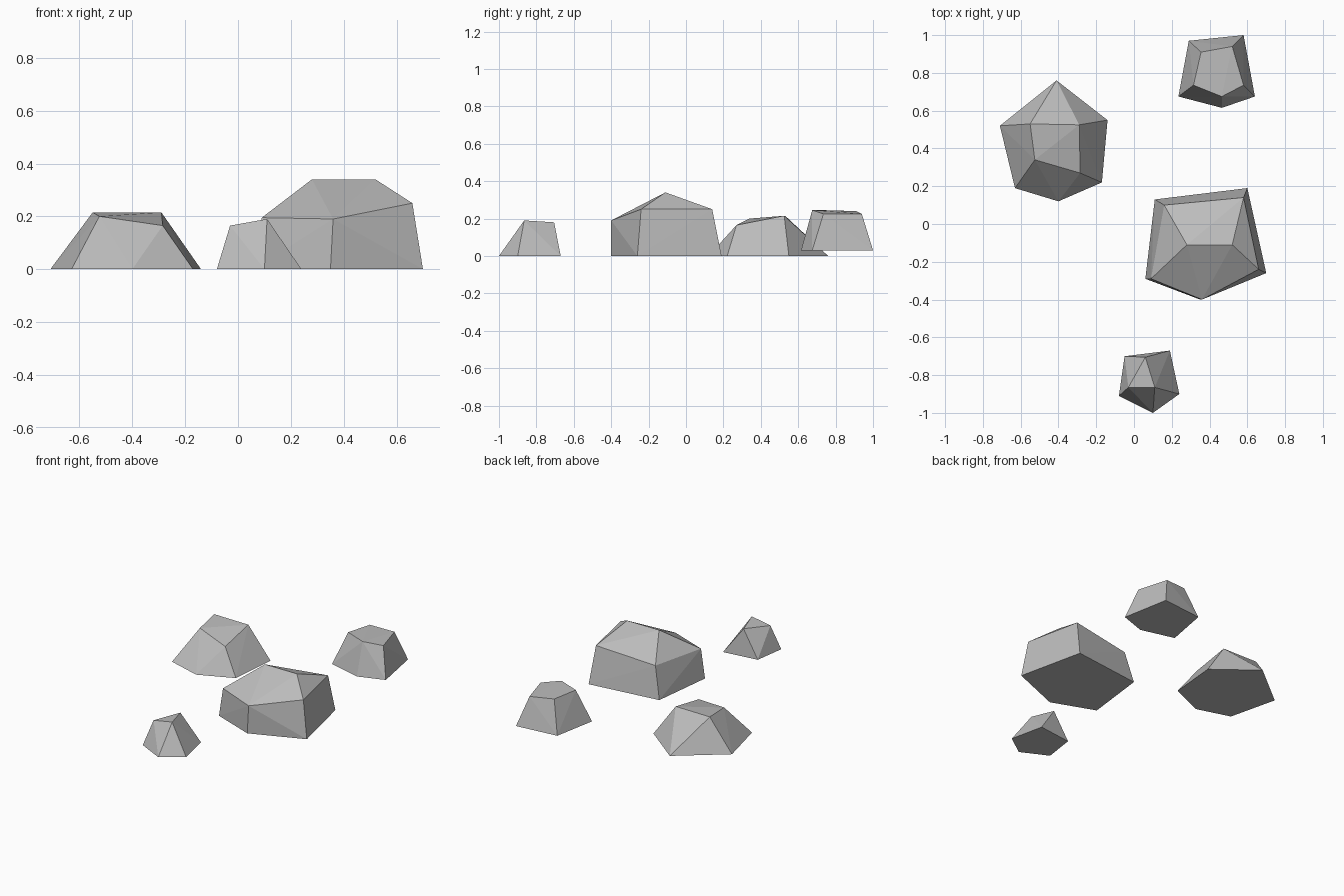
import bpy
import bmesh
import math
from mathutils import Vector

default_cube = bpy.data.objects.get("Cube")
if default_cube:
    bpy.data.objects.remove(default_cube, do_unlink=True)

# Single stone colour
stone = bpy.data.materials.new("stone_grey")
stone.use_nodes = True
stone_colour = (0.5, 0.5, 0.5, 1.0)
stone.diffuse_color = stone_colour
stone.node_tree.nodes["Principled BSDF"].inputs["Base Color"].default_value = stone_colour


def make_rock(name, footprint, crown, ground=0.0):
    """Wrap a faceted stone around a flat footprint and its upper corners."""
    corners = [Vector((x, y, ground)) for x, y in footprint]
    corners += [Vector(point) for point in crown]
    centre = sum(corners, Vector()) / len(corners)
    centre.z = ground

    bm = bmesh.new()
    for corner in corners:
        bm.verts.new(corner - centre)
    bmesh.ops.convex_hull(bm, input=list(bm.verts))
    loose = [v for v in bm.verts if not v.link_faces]
    bmesh.ops.delete(bm, geom=loose, context="VERTS")
    # Merge the coplanar triangles into clean flat facets
    bmesh.ops.dissolve_limit(bm, angle_limit=math.radians(1),
                             verts=list(bm.verts), edges=list(bm.edges))
    bmesh.ops.recalc_face_normals(bm, faces=list(bm.faces))

    mesh = bpy.data.meshes.new(name)
    bm.to_mesh(mesh)
    bm.free()
    mesh.materials.append(stone)
    rock = bpy.data.objects.new(name, mesh)
    rock.location = centre
    bpy.context.collection.objects.link(rock)
    return rock


# Large rock with a ridge on top
make_rock(
    "large_rock",
    footprint=[(.06, -.29), (.11, .13), (.6, .19), (.7, -.26), (.35, -.4)],
    crown=[(.09, -.29, .195), (.16, .1, .21), (.58, .14, .25), (.66, -.24, .25),
           (.36, -.4, .19), (.28, -.11, .34), (.52, -.11, .34)],
)

# Medium rock with a sloping top
make_rock(
    "medium_rock",
    footprint=[(-.71, .52), (-.41, .76), (-.14, .55), (-.17, .22), (-.4, .12), (-.63, .19)],
    crown=[(-.55, .53, .215), (-.29, .525, .215), (-.285, .27, .165), (-.525, .34, .2)],
)

# Small rock with a three-cornered top
make_rock(
    "small_front_rock",
    footprint=[(-.08, -.91), (-.05, -.7), (.19, -.67), (.24, -.9), (.1, -1)],
    crown=[(-.03, -.865, .165), (.11, -.865, .19), (.06, -.705, .18)],
)

# Small rock with a five-cornered top, sitting slightly above the others
make_rock(
    "small_back_rock",
    footprint=[(.29, .97), (.58, 1), (.64, .675), (.465, .615), (.235, .675)],
    crown=[(.355, .91, .24), (.52, .94, .225), (.58, .735, .225),
           (.465, .675, .245), (.315, .735, .245)],
    ground=.03,
)
